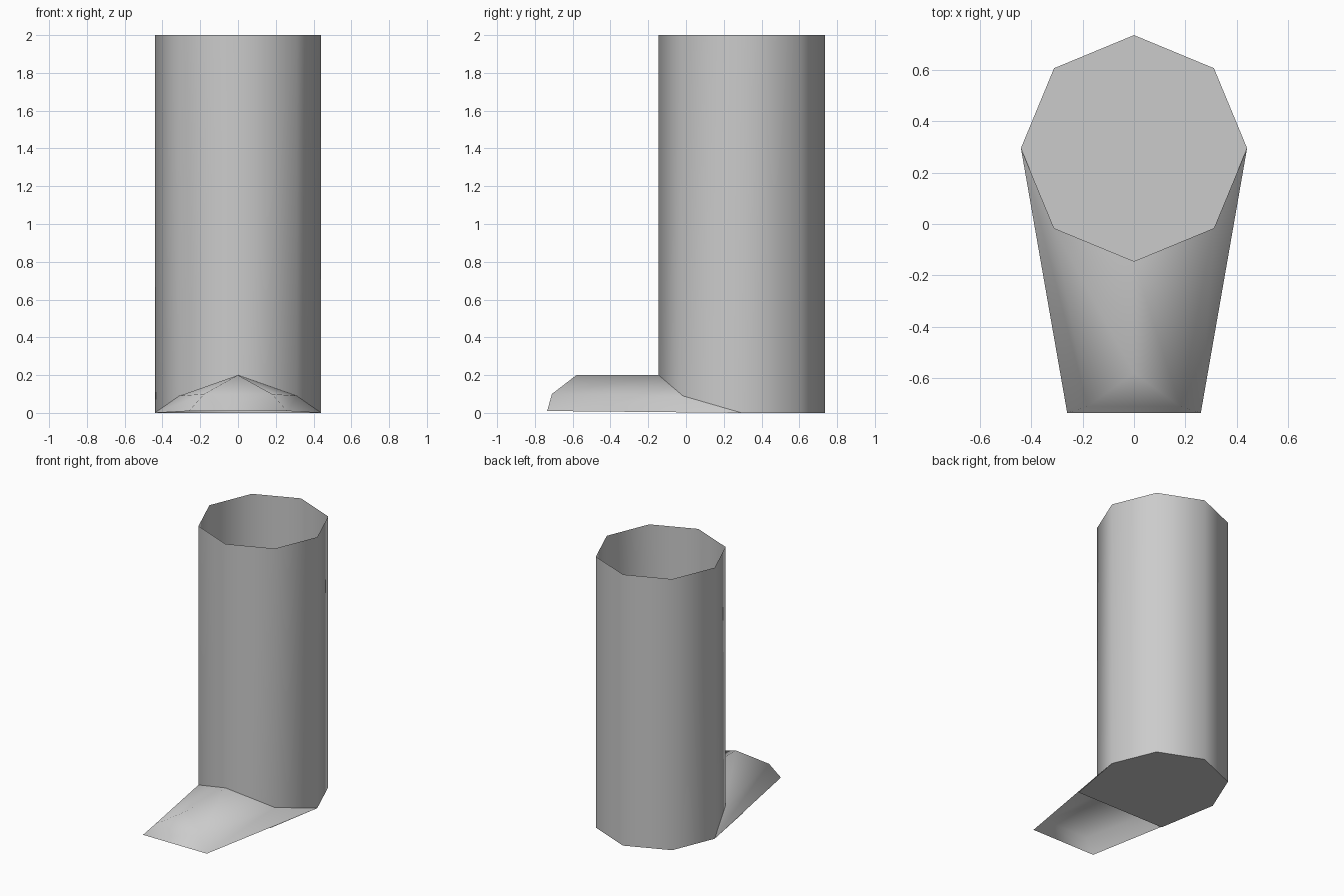
import bpy
import math
from mathutils import Vector

old = bpy.data.objects.get("Cube")
if old:
    bpy.data.objects.remove(old, do_unlink=True)

# One plain grey for everything
grey = bpy.data.materials.new("plain grey")
grey.use_nodes = True
colour = (0.6, 0.6, 0.6, 1)
grey.diffuse_color = colour
grey.node_tree.nodes["Principled BSDF"].inputs["Base Color"].default_value = colour

RADIUS, CENTRE_Y, HEIGHT = 0.44, 0.295, 2.0
SIDES = 8


def build(name, verts, faces, smooth):
    mesh = bpy.data.meshes.new(name)
    mesh.from_pydata(verts, [], faces)
    mesh.materials.append(grey)
    for poly in mesh.polygons:
        poly.use_smooth = smooth
    mesh.update()
    obj = bpy.data.objects.new(name, mesh)
    bpy.context.collection.objects.link(obj)
    return obj


def ring_point(i, z):
    a = math.tau * i / SIDES
    return Vector((RADIUS * math.cos(a), CENTRE_Y + RADIUS * math.sin(a), z))


# Leg: open eight-sided tube whose lower rim rises over the foot
rise = {5: 0.09, 6: 0.2, 7: 0.09}
lower = [ring_point(i, rise.get(i, 0)) for i in range(SIDES)]
upper = [ring_point(i, HEIGHT) for i in range(SIDES)]
walls = [(i, (i + 1) % SIDES, (i + 1) % SIDES + SIDES, i + SIDES)
         for i in range(SIDES)]
build("leg_tube", lower + upper, walls, True)

# Foot: shell lofted from the raised rim to a tapered toe, open below
ankle = [lower[i % SIDES] for i in range(4, 9)]
toe = [Vector(p) for p in ((-0.26, -0.735, 0.01), (-0.18, -0.71, 0.1),
                           (0, -0.58, 0.2),
                           (0.18, -0.71, 0.1), (0.26, -0.735, 0.01))]
n = len(toe)
shell = [(i, i + n, i + n + 1, i + 1) for i in range(n - 1)]
shell += [(n + 1, n + 3, n + 2), (n, n + 4, n + 3, n + 1)]
build("foot_shell", ankle + toe, shell, True)

# Sole: flat floor under the leg, with a straight front edge
front_y = CENTRE_Y - RADIUS
t = (CENTRE_Y - front_y) / (CENTRE_Y - toe[0].y)
front_x = RADIUS + (toe[-1].x - RADIUS) * t
outline = [ring_point(i, 0) for i in range(5)]
outline += [Vector((-front_x, front_y, 0)), Vector((front_x, front_y, 0))]
build("heel_sole", outline, [tuple(reversed(range(len(outline))))], False)
